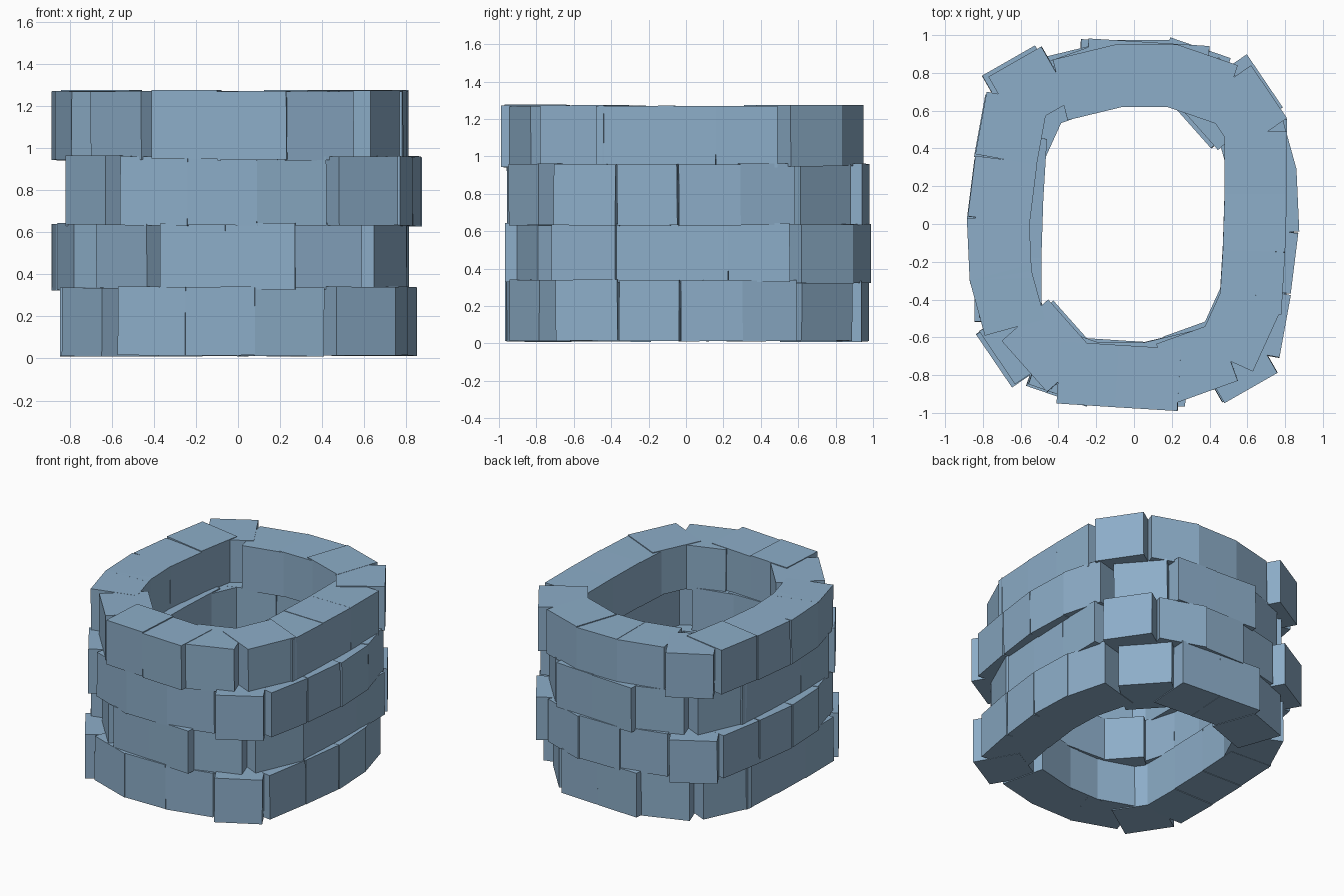
import bpy, bmesh, math, random
from mathutils import Matrix, Vector

if "Cube" in bpy.data.objects:
    bpy.data.objects.remove(bpy.data.objects["Cube"])

random.seed(4)
DEPTH = 0.33

stone = bpy.data.materials.new("blue grey stone")
stone.diffuse_color = (0.265, 0.42, 0.58, 1)
stone.use_nodes = True
stone.node_tree.nodes["Principled BSDF"].inputs["Base Color"].default_value = stone.diffuse_color


def add_block(bm, p, q, z0, z1):
    """Cuboid whose outer face runs from p to q (counter-clockwise)."""
    d = q - p
    yaw = math.atan2(d.y, d.x)
    inward = Vector((-d.y, d.x)).normalized()
    c = (p + q) / 2 + inward * DEPTH / 2
    j = random.uniform(-0.004, 0.004)
    m = (Matrix.Translation((c.x, c.y, (z0 + z1) / 2 + j))
         @ Matrix.Rotation(yaw, 4, 'Z')
         @ Matrix.Rotation(random.uniform(-0.01, 0.01), 4, 'Y')
         @ Matrix.Diagonal((d.length, DEPTH, z1 - z0, 1)))
    bmesh.ops.create_cube(bm, size=1, matrix=m)


# outer face of each block of one course, counter-clockwise from the front
RING = [
    ((-.41, -.95), (-.10, -.97)), ((-.10, -.97), (.23, -.99)),
    ((.23, -.945), (.55, -.83)), ((.63, -.78), (.785, -.44)),
    ((.78, -.48), (.80, -.15)), ((.80, -.15), (.81, .16)),
    ((.81, .16), (.81, .49)), ((.81, .56), (.62, .84)),
    ((.55, .84), (.23, .95)), ((.23, .95), (-.10, .95)),
    ((-.10, .95), (-.43, .87)), ((-.49, .94), (-.77, .78)),
    ((-.78, .70), (-.84, .37)), ((-.84, .36), (-.88, .04)),
    ((-.885, .03), (-.87, -.30)), ((-.87, -.30), (-.79, -.59)),
    ((-.70, -.62), (-.46, -.89)),
]


def make_course(name, z0, z1, turn=1, shift=(0, 0), slide=0.0):
    """Place the ring; turn=-1 spins it half a turn, slide moves the joints."""
    bm = bmesh.new()
    for p, q in RING:
        p, q = Vector(p) * turn + Vector(shift), Vector(q) * turn + Vector(shift)
        d = (q - p).normalized()
        add_block(bm, p + d * slide, q + d * slide, z0, z1)
    me = bpy.data.meshes.new(name)
    bm.to_mesh(me)
    bm.free()
    me.materials.append(stone)
    bpy.context.collection.objects.link(bpy.data.objects.new(name, me))


# four courses, alternate ones turned so the joints are staggered
make_course("bottom_course", 0.012, 0.338, -1, (-.035, -.012), 0.015)
make_course("second_course", 0.325, 0.64, 1, (0, .025), 0.04)
make_course("third_course", 0.632, 0.96, -1, (-.01, -.008), 0.0)
make_course("top_course", 0.945, 1.272)
